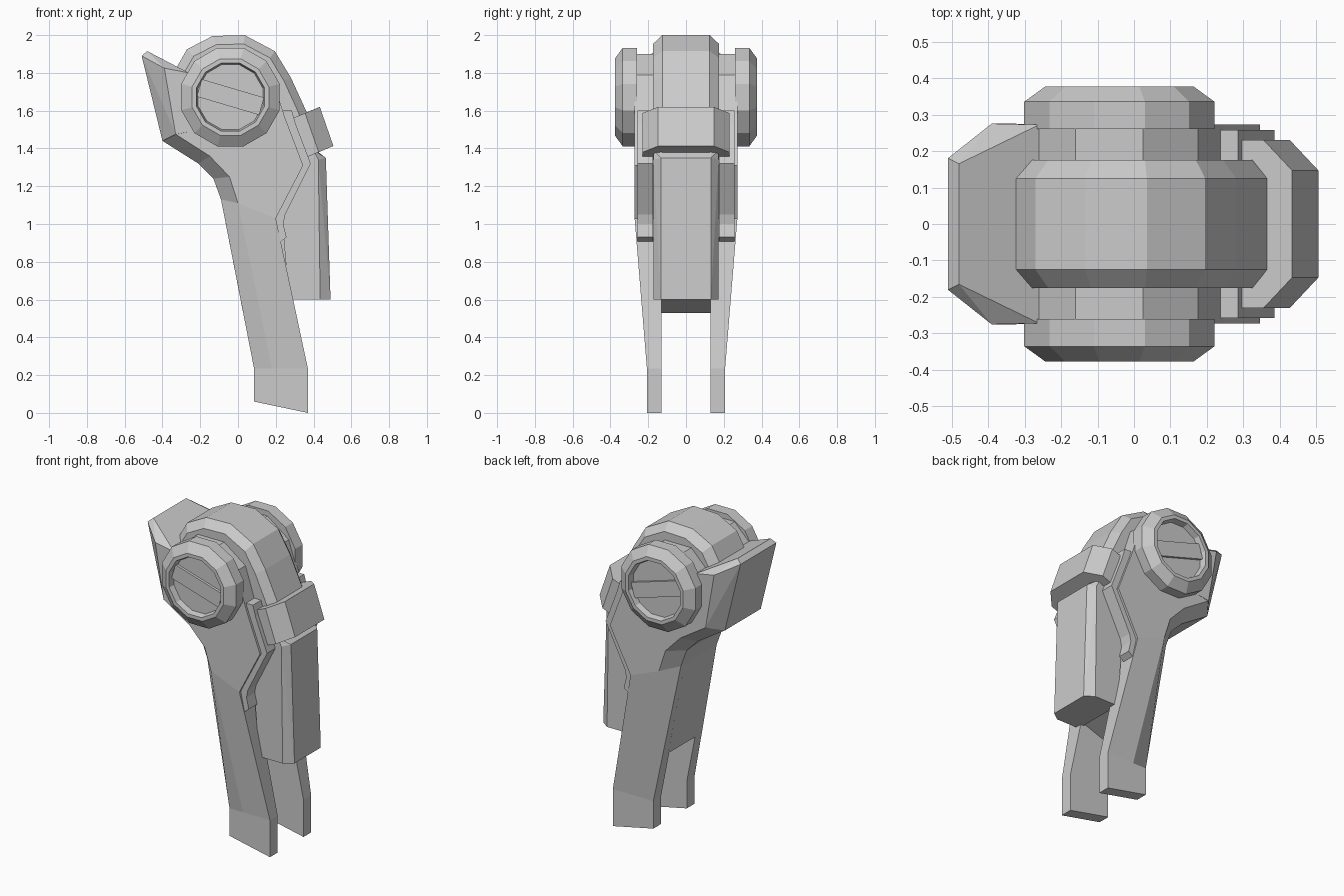
import bpy, bmesh, math

if "Cube" in bpy.data.objects:
    bpy.data.objects.remove(bpy.data.objects["Cube"])


def finish(name, bm):
    bmesh.ops.recalc_face_normals(bm, faces=bm.faces[:])
    me = bpy.data.meshes.new(name)
    bm.to_mesh(me)
    bm.free()
    ob = bpy.data.objects.new(name, me)
    bpy.context.collection.objects.link(ob)
    return ob


def loft(name, rings):
    """Skin a row of equal-length point rings and cap both ends."""
    bm = bmesh.new()
    vs = [[bm.verts.new(p) for p in r] for r in rings]
    n = len(rings[0])
    for a, b in zip(vs, vs[1:]):
        for i in range(n):
            j = (i + 1) % n
            bm.faces.new((a[i], a[j], b[j], b[i]))
    bm.faces.new(vs[0])
    bm.faces.new(vs[-1])
    return finish(name, bm)


def prism(name, profile, y0, y1):
    return loft(name, [[(x, y, z) for x, z in profile] for y in (y0, y1)])


def hull(name, half):
    """Convex solid from points mirrored across y = 0."""
    bm = bmesh.new()
    for x, y, z in half:
        bm.verts.new((x, y, z))
        bm.verts.new((x, -y, z))
    res = bmesh.ops.convex_hull(bm, input=bm.verts[:])
    loose = {g for g in res["geom_interior"] + res["geom_unused"]
             if isinstance(g, bmesh.types.BMVert)}
    bmesh.ops.delete(bm, geom=list(loose), context='VERTS')
    bmesh.ops.dissolve_limit(bm, angle_limit=0.03, verts=bm.verts[:], edges=bm.edges[:])
    return finish(name, bm)


# Rounded central housing with chamfered rims
housing = [(-.33, 1.6), (-.33, 1.82), (-.27, 1.925), (-.135, 1.995), (.035, 2.0), (.195, 1.915),
           (.28, 1.775), (.367, 1.585), (.43, 1.38), (.2, 1.2), (-.1, 1.3)]
inset = [(x * .87, 1.64 + (z - 1.64) * .87) for x, z in housing]
loft("central_housing", [[(x, y, z) for x, z in p] for p, y in
     ((inset, -.175), (housing, -.125), (housing, .125), (inset, .175))])

# Web joining the two legs
prism("leg_web", [(.027, .53), (.29, .62), (.3, 1.3), (.1, 1.6), (-.3, 1.6), (-.40, 1.44),
                  (-.21, 1.32), (-.13, 1.24), (-.09, 1.13)], -.14, .14)

# Flared collar panel
hull("collar_panel", [(-.51, .18, 1.89), (-.48, .165, 1.915), (-.39, .275, 1.825),
                      (-.26, .272, 1.80), (-.40, .18, 1.44), (-.33, .275, 1.475), (-.2, .27, 1.5)])

# Long box hanging at the rear
hull("rear_box", [(.2, .172, 1.4), (.40, .172, 1.39), (.42, .135, 1.385), (.465, .132, 1.35),
                  (.425, .172, 1.34), (.49, .132, .60), (.435, .172, .60), (.27, .172, .60)])

# Tilted clamp around the box top
hull("clamp", [(x + dx, y, z + dz) for dx, dz in ((0, 0), (.072, -.207))
               for x, y, z in ((.26, .23, 1.548), (.355, .23, 1.587), (.433, .147, 1.62))])

# Leg stations: left edge, chamfer edge, right edge, outer y, left y
stations = [((.085, .06), (.18, .04), (.37, .0), .207, .207),
            ((.085, .235), (.18, .235), (.37, .235), .207, .207),
            ((-.09, 1.13), (.0, 1.11), (.20, 1.03), .272, .18),
            ((-.13, 1.24), (-.045, 1.25), (.345, 1.31), .272, .18),
            ((-.21, 1.32), (-.15, 1.36), (.25, 1.56), .272, .18),
            ((-.40, 1.44), (-.33, 1.475), (.245, 1.575), .272, .18)]
head = [(-.33, 1.475), (-.26, 1.80), (-.16, 1.90), (.025, 1.90), (.175, 1.79), (.245, 1.575)]
trim = [(.18, 1.6), (.285, 1.6), (.305, 1.53), (.385, 1.32), (.25, 1.05), (.24, 1.0),
        (.257, .93), (.225, .905), (.1, 1.1)]
CX, CZ = -.04, 1.672

for side, s in (("front", -1), ("back", 1)):
    # Leg with tapering outer face
    loft(side + "_leg", [[(l[0], s * .13, l[1]), (l[0], s * yl, l[1]), (c[0], s * yo, c[1]),
                          (r[0], s * yo, r[1]), (r[0], s * .13, r[1])]
                         for l, c, r, yo, yl in stations])
    # Pivot head and edge trim
    prism(side + "_pivot_head", head, s * .13, s * .272)
    prism(side + "_edge_trim", trim, s * .175, s * .258)
    # Faceted pivot cap with recess
    loft(side + "_pivot_cap", [[(CX + r * math.cos(a), s * y, CZ + r * math.sin(a))
                                for a in [math.radians(15 + 30 * k) for k in range(12)]]
                               for y, r in ((.26, .27), (.335, .27), (.377, .21),
                                            (.377, .187), (.34, .178))])
    # Slanted bar across the recess
    t = math.radians(-16.5)
    prism(side + "_cap_bar", [(CX + u * math.cos(t) - v * math.sin(t),
                               CZ + u * math.sin(t) + v * math.cos(t))
                              for u, v in ((-.172, -.048), (.172, -.048), (.172, .048), (-.172, .048))],
          s * .33, s * .356)
